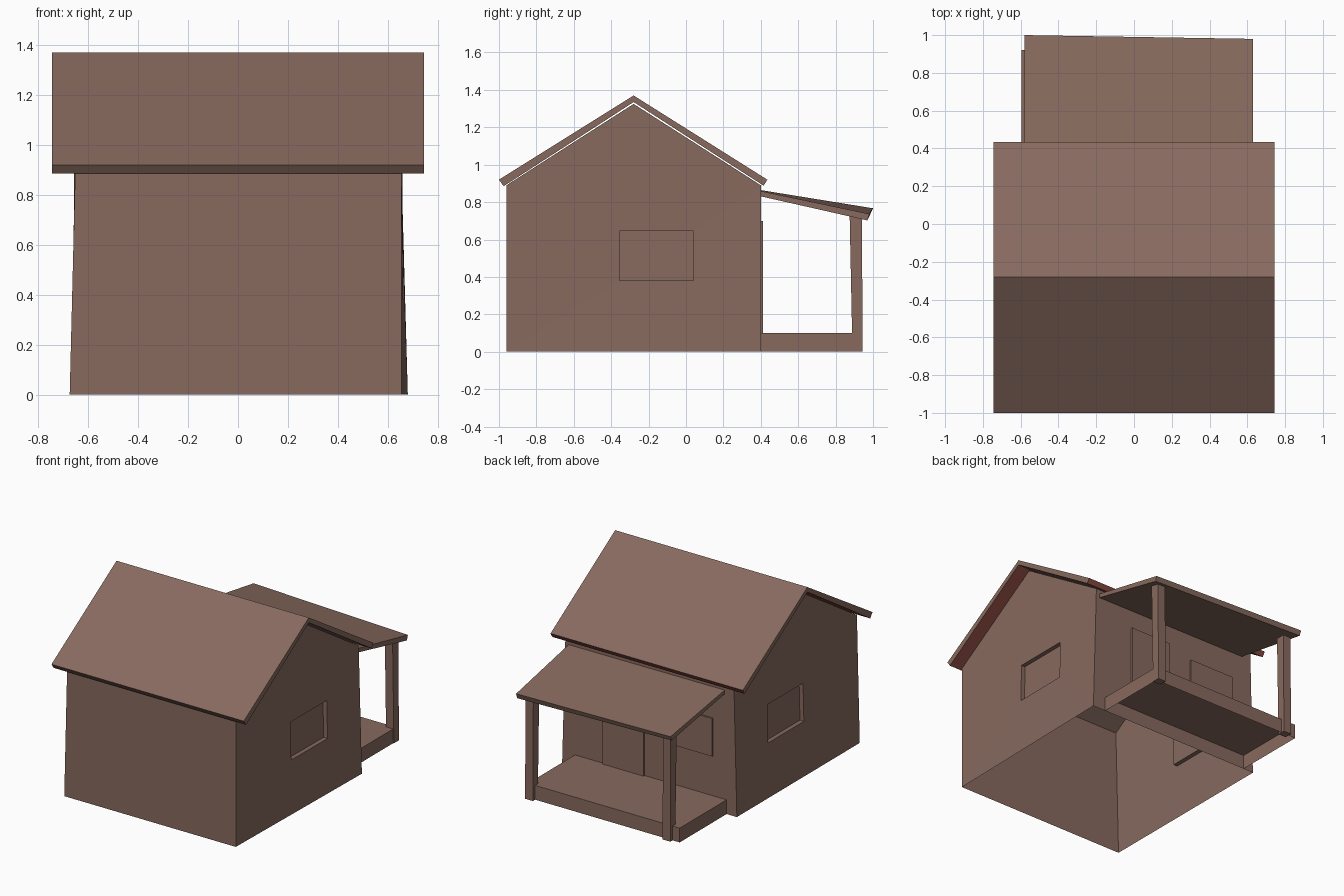
import bpy, bmesh

if "Cube" in bpy.data.objects:
    bpy.data.objects.remove(bpy.data.objects["Cube"])


def material(name, rgb):
    m = bpy.data.materials.new(name)
    m.diffuse_color = (*rgb, 1)
    m.use_nodes = True
    m.node_tree.nodes["Principled BSDF"].inputs["Base Color"].default_value = m.diffuse_color
    return m


BROWN = material("brown wood", (0.242, 0.144, 0.112))
RED = material("red brown", (0.27, 0.07, 0.053))


def finish(bm, name, recalc=True):
    if recalc:
        bmesh.ops.recalc_face_normals(bm, faces=bm.faces)
    me = bpy.data.meshes.new(name)
    bm.to_mesh(me)
    bm.free()
    me.materials.append(BROWN)
    me.materials.append(RED)
    ob = bpy.data.objects.new(name, me)
    bpy.context.collection.objects.link(ob)
    return ob


def hexa(name, lower, upper, open_bottom=False):
    """Six-sided block from four lower and four upper corners."""
    bm = bmesh.new()
    a = [bm.verts.new(p) for p in lower]
    b = [bm.verts.new(p) for p in upper]
    bm.faces.new(b)
    if not open_bottom:
        bm.faces.new(a[::-1])
    for i in range(4):
        j = (i + 1) % 4
        bm.faces.new((a[i], a[j], b[j], b[i]))
    return finish(bm, name)


def rect(x0, x1, y0, y1, z):
    return [(x0, y0, z), (x1, y0, z), (x1, y1, z), (x0, y1, z)]


def box(name, x0, x1, y0, y1, z0, z1, open_bottom=False):
    return hexa(name, rect(x0, x1, y0, y1, z0), rect(x0, x1, y0, y1, z1), open_bottom)


# House shell: open underneath, gable walls with recessed windows
F, B, RIDGE = -0.96, 0.40, -0.28
EAVE, APEX = 0.89, 1.325


def wall_x(side, y, z):
    t = max(0.0, 1 - z / EAVE)          # walls lean in slightly towards the eaves
    if side > 0:
        return 0.655 + 0.025 * t * (y - F) / (B - F)
    return -0.652 - 0.022 * t


bm = bmesh.new()
outline = {}
for side in (-1, 1):
    def v(y, z, depth=0.0):
        return bm.verts.new((wall_x(side, y, z) - side * depth, y, z))
    o = [v(F, 0), v(B, 0), v(B, EAVE), v(RIDGE, APEX), v(F, EAVE)]
    corners = [(-0.355, 0.38), (0.04, 0.38), (0.04, 0.645), (-0.355, 0.645)]
    w = [v(*c) for c in corners]
    pane = [v(*c, 0.03) for c in corners]
    bm.faces.new((o[0], o[1], w[1], w[0]))
    bm.faces.new((o[1], o[2], w[2], w[1]))
    bm.faces.new((o[2], o[3], o[4], w[3], w[2]))
    bm.faces.new((o[4], o[0], w[0], w[3]))
    bm.faces.new(pane)
    for i in range(4):
        j = (i + 1) % 4
        bm.faces.new((w[i], w[j], pane[j], pane[i]))
    outline[side] = o
l, r = outline[-1], outline[1]
for i in (1, 2, 3, 4):
    j = (i + 1) % 5
    bm.faces.new((l[i], l[j], r[j], r[i]))
finish(bm, "house_walls")

# Gable roof: chevron profile, red underside on the front slope
profile = [(-1.0, 0.92), (-0.975, 0.885), (RIDGE, 1.335),
           (0.415, 0.888), (0.435, 0.92), (RIDGE, 1.37)]
bm = bmesh.new()
a = [bm.verts.new((-0.745, y, z)) for y, z in profile]
b = [bm.verts.new((0.745, y, z)) for y, z in profile]
for i in range(6):
    j = (i + 1) % 6
    bm.faces.new((a[i], a[j], b[j], b[i]))
for s in (a, b):
    bm.faces.new((s[0], s[1], s[2], s[5]))
    bm.faces.new((s[2], s[3], s[4], s[5]))
bmesh.ops.recalc_face_normals(bm, faces=bm.faces)
for f in bm.faces:
    if f.normal.z < -0.5 and f.normal.y > 0.1:
        f.material_index = 1
finish(bm, "gable_roof")

# Back door and window plates
box("back_door", 0.04, 0.36, 0.39, 0.412, 0.10, 0.70)
box("back_window", -0.49, -0.14, 0.39, 0.412, 0.38, 0.645)

# Porch: deck, posts and slightly twisted lean-to roof
box("porch_deck", -0.595, 0.58, 0.40, 0.92, 0.0, 0.10, open_bottom=True)
for name, x0, x1 in (("porch_post_left", -0.54, -0.48), ("porch_post_right", 0.525, 0.585)):
    hexa(name, rect(x0, x1, 0.89, 0.945, 0.0), rect(x0, x1, 0.875, 0.94, 0.725))
hexa("porch_roof",
     [(-0.58, 0.395, 0.838), (0.63, 0.395, 0.832), (0.63, 0.97, 0.702), (-0.58, 0.985, 0.735)],
     [(-0.58, 0.395, 0.865), (0.63, 0.395, 0.86), (0.63, 0.98, 0.737), (-0.58, 1.0, 0.767)])
